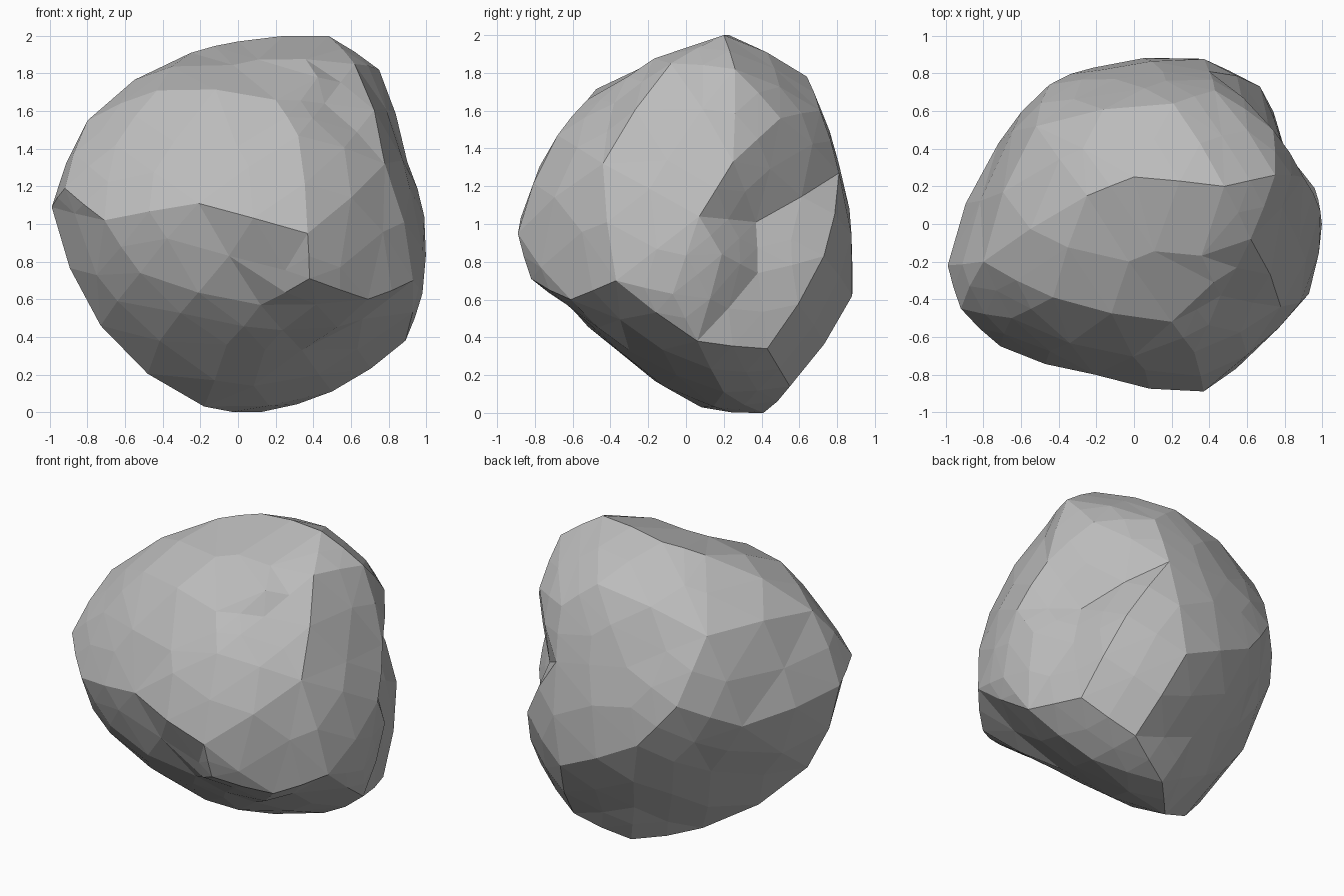
import bpy
import bmesh
from mathutils import Vector

cube = bpy.data.objects.get("Cube")
if cube:
    bpy.data.objects.remove(cube, do_unlink=True)

# Chiselled corners of the boulder, in hundredths of a unit
corners = [
    # crown
    (48, 20, 200), (0, 25, 197), (62, -8, 185), (75, 26, 182),
    (-25, 15, 191), (21, 64, 178), (43, 71, 160),
    # +x flank with its hollow
    (74, 50, 156), (90, 25, 133), (99, 7, 104), (96, 19, 84), (73, 37, 101),
    (80, 38, 74), (67, 73, 83), (89, 6, 38), (78, 43, 34), (98, -7, 63),
    (93, -37, 70),
    # front bulge
    (37, -89, 95), (38, -82, 71), (-21, -80, 111), (-71, -65, 102),
    (-92, -45, 119), (-99, -22, 109), (-65, -50, 142), (-43, -39, 171),
    (20, -52, 166), (46, -38, 164), (32, -68, 147), (78, -44, 132),
    (-80, -20, 155), (-52, -62, 74),
    # tapered underside
    (12, -62, 57), (69, -61, 60), (-73, -25, 46), (-6, -40, 36),
    (-18, 8, 3), (12, 41, 0), (50, 20, 11), (34, -30, 33), (45, 55, 14),
    # back
    (40, 81, 127), (32, 88, 62), (-22, 83, 88), (-10, 77, 135),
    (-45, 74, 117), (-72, 43, 99), (-48, 42, 62), (0, 55, 30), (-52, 52, 158),
]
centre = Vector((0, 0, 1))
roundness = 0.6


def wrap(arms):
    """Skin points around the centre by direction, so that hollows survive."""
    bm = bmesh.new()
    verts = [bm.verts.new(arm.normalized()) for arm in arms]
    bmesh.ops.convex_hull(bm, input=verts)
    for vert, arm in zip(verts, arms):
        vert.co = arm
    return bm


def edge_middle(edge):
    """Middle of an edge, moved part of the way to its ends' mean distance."""
    start, end = [vert.co for vert in edge.verts]
    middle = (start + end) / 2
    bulged = middle.normalized() * (start.length + end.length) / 2
    return middle.lerp(bulged, roundness)


# Rough block first, then finer facets with a point on every edge
arms = [Vector(corner) / 100 - centre for corner in corners]
block = wrap(arms)
arms += [edge_middle(edge) for edge in block.edges]
block.free()

stone_shape = wrap(arms)
bmesh.ops.translate(stone_shape, verts=stone_shape.verts[:], vec=centre)
bmesh.ops.recalc_face_normals(stone_shape, faces=stone_shape.faces[:])

mesh = bpy.data.meshes.new("boulder")
stone_shape.to_mesh(mesh)
stone_shape.free()
boulder = bpy.data.objects.new("boulder", mesh)
bpy.context.collection.objects.link(boulder)

# Plain stone colour
stone = bpy.data.materials.new("grey stone")
stone.use_nodes = True
grey = (0.5, 0.5, 0.5, 1)
stone.diffuse_color = grey
stone.node_tree.nodes["Principled BSDF"].inputs["Base Color"].default_value = grey
mesh.materials.append(stone)
